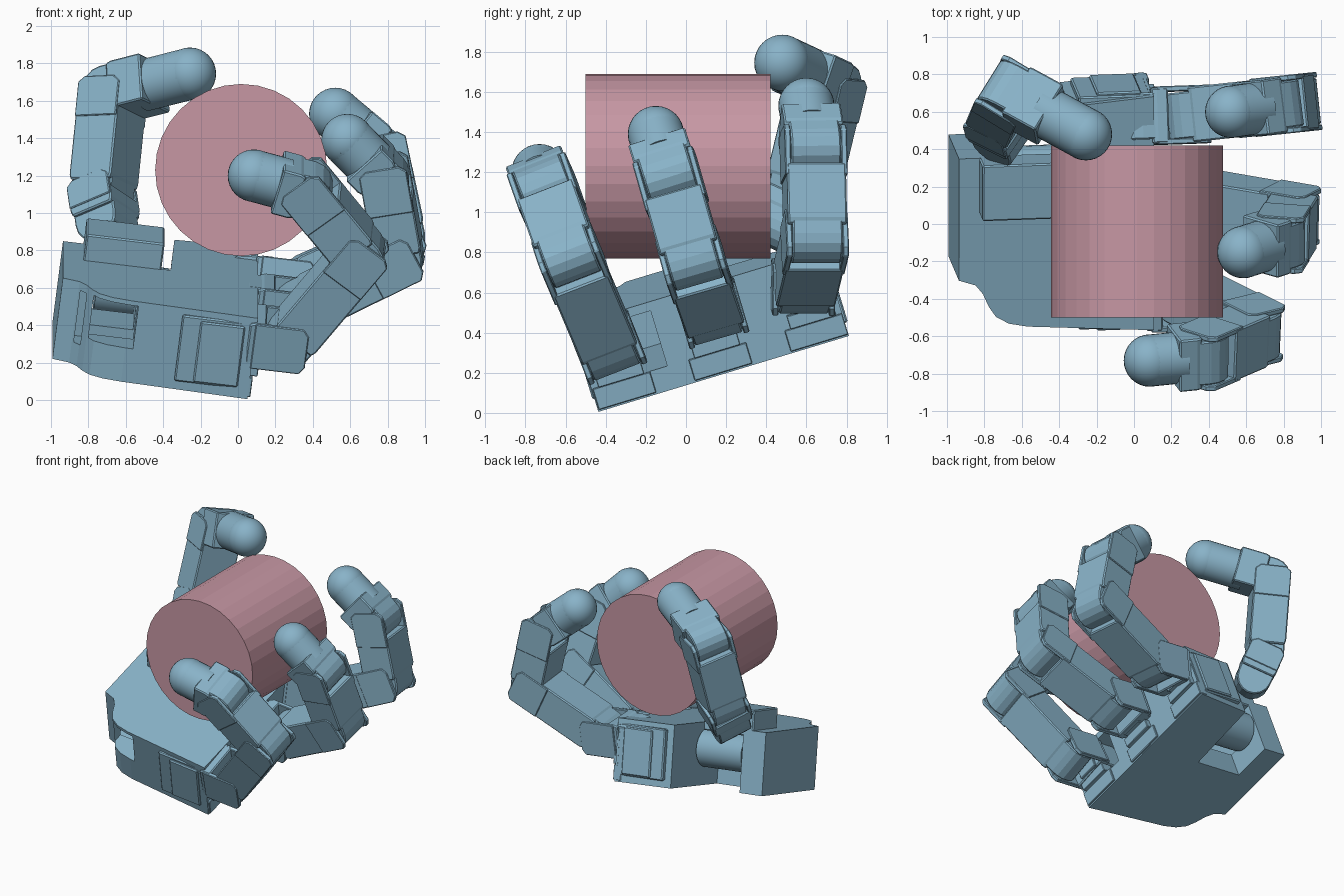
import bpy, bmesh, math
from mathutils import Vector, Matrix

if "Cube" in bpy.data.objects:
    bpy.data.objects.remove(bpy.data.objects["Cube"])

def material(name, rgb):
    m = bpy.data.materials.new(name)
    m.diffuse_color = (*rgb, 1)
    m.use_nodes = True
    m.node_tree.nodes["Principled BSDF"].inputs["Base Color"].default_value = m.diffuse_color
    return m

BLUE = material("blue_shell", (0.25, 0.45, 0.58))
PINK = material("pink_roller", (0.57, 0.31, 0.37))

def frame(o, x, y, z):
    m = Matrix((x, y, z)).transposed().to_4x4()
    m.translation = o
    return m

def prism(name, pts, z0, z1, mat, bevel=0.008, color=BLUE):
    """Extrude a 2D profile from z0 to z1 inside a local frame."""
    bm = bmesh.new()
    f = bm.faces.new([bm.verts.new((p[0], p[1], z0)) for p in pts])
    ext = bmesh.ops.extrude_face_region(bm, geom=[f])["geom"]
    bmesh.ops.translate(bm, vec=(0, 0, z1 - z0), verts=[v for v in ext if isinstance(v, bmesh.types.BMVert)])
    bmesh.ops.recalc_face_normals(bm, faces=bm.faces)
    me = bpy.data.meshes.new(name)
    bm.to_mesh(me)
    bm.free()
    ob = bpy.data.objects.new(name, me)
    bpy.context.collection.objects.link(ob)
    ob.matrix_world = mat
    me.materials.append(color)
    if bevel:
        b = ob.modifiers.new("edges", "BEVEL")
        b.width, b.segments, b.limit_method = bevel, 1, "ANGLE"
        b.angle_limit = math.radians(50)
    return ob

def box(name, lo, hi, mat, bevel=0.008):
    return prism(name, [(lo[0], lo[1]), (hi[0], lo[1]), (hi[0], hi[1]), (lo[0], hi[1])], lo[2], hi[2], mat, bevel)

def smooth(ob):
    bpy.ops.object.select_all(action="DESELECT")
    bpy.context.view_layer.objects.active = ob
    ob.select_set(True)
    bpy.ops.object.shade_smooth_by_angle(angle=math.radians(35))

def rod(name, p, q, r, sides=32, color=BLUE):
    p, q = Vector(p), Vector(q)
    bpy.ops.mesh.primitive_cylinder_add(vertices=sides, radius=r, depth=(q - p).length, location=(p + q) / 2)
    ob = bpy.context.object
    ob.name = name
    ob.rotation_euler = (q - p).to_track_quat("Z", "Y").to_euler()
    ob.data.materials.append(color)
    return ob

# Held roller
rod("roller", (0.017, -0.5, 1.23), (0.017, 0.42, 1.23), 0.46, 32, PINK)

# Tilted palm frame: U to the fingers, V across, N up out of the palm
U = Vector((0.99, 0.035, -0.118)).normalized()
V = Vector((0.0, 0.957, 0.29))
V = (V - U * U.dot(V)).normalized()
N = U.cross(V)
PALM = frame(Vector((0.05, 0.19, 0.195)), U, V, N)

outline = [(0, -.655), (-.68, -.61), (-.78, -.59), (-.85, -.55), (-.89, -.49), (-.92, -.42), (-.96, -.37),
           (-1.05, -.34), (-1.05, .34), (-.86, .34), (-.86, .04), (-.47, .04), (-.45, .61), (0, .65)]
palm = prism("palm", outline, 0, 0.455, PALM, 0)
for i, (lo, hi) in enumerate([((-.88, -.8, .19), (-.64, .2, .43)), ((-.95, -.43, .12), (.1, -.26, .41))]):
    cut = box("palm_cutter_%d" % i, lo, hi, PALM, 0)
    cut.hide_render = True
    cut.hide_viewport = True
    mod = palm.modifiers.new("window", "BOOLEAN")
    mod.object, mod.operation, mod.solver = cut, "DIFFERENCE", "EXACT"

# Motor covers set into both palm sides
for s, y in ((-1, -.62), (1, .62)):
    box("side_motor", (-.40, y - .03, .05), (-.01, y + .03, .42), PALM)
    box("side_motor_cover", (-.30, y - .045, .06), (-.06, y + .045, .40), PALM)

def link(name, p, q, w, length_cut=0.10, fork=True, end=0.10):
    """Rounded hinge hub, main body, and a two-plate fork at the far joint."""
    p, q = Vector(p), Vector(q)
    d = q - p
    L = d.length
    d.normalize()
    w = (w - d * d.dot(w)).normalized()
    m = frame(p, d, w.cross(d), w)
    r = 0.125
    arc = [(r * math.cos(t), r * math.sin(t)) for t in [math.radians(90 + 22.5 * i) for i in range(9)]]
    e = L - length_cut
    prism(name + "_hub", arc + [(.14, -r), (.14, r)], -.125, .125, m, 0.008)
    prism(name + "_body", [(.05, -.12), (.08, -.13), (e, -.13), (e, .13), (.08, .13), (.05, .12)], -.148, .148, m)
    if fork:
        for s in (-1, 1):
            z = sorted((s * .126, s * .156))
            prism(name + "_fork", [(e - .06, -.128), (L + end - .03, -.128), (L + end, -.09), (L + end, .09),
                                   (L + end - .03, .128), (e - .06, .128)], z[0], z[1], m, 0.005)

def fingertip(name, p, q, w):
    p, q = Vector(p), Vector(q)
    link(name + "_end", p, q, w, 0.13 if (q - p).length < .4 else 0.22, False)
    rod(name + "_pad", p + (q - p) * .4, q, 0.139)
    smooth(bpy.context.object)
    bpy.ops.mesh.primitive_uv_sphere_add(segments=32, ring_count=16, radius=0.14, location=q)
    ob = bpy.context.object
    ob.name = name + "_tip"
    ob.data.materials.append(BLUE)
    smooth(ob)

fingers = {
    "front_finger": (-.50, [(.27, -.385, .32), (.66, -.58, .78), (.38, -.70, 1.12), (.085, -.73, 1.2)]),
    "middle_finger": (0.0, [(.315, .13, .49), (.865, .035, .76), (.79, -.085, 1.18), (.585, -.15, 1.39)]),
    "back_finger": (.50, [(.30, .585, .62), (.865, .645, .87), (.77, .635, 1.32), (.52, .60, 1.53)]),
}
for name, (b, j) in fingers.items():
    j = [Vector(p) for p in j]
    w = -(j[1] - j[0]).cross(j[2] - j[1]).normalized()
    # Knuckle joining the palm, with stepped motor blocks below it
    link(name + "_knuckle", j[0] - U * .27, j[0], w, 0.13)
    for k, (hw, c0, c1, a) in enumerate([(.15, .01, .12, .015), (.12, .12, .19, .04), (.08, .19, .27, .07)]):
        box(name + "_step_%d" % k, (-.05, b - hw, c0), (a, b + hw, c1), PALM, 0.004)
    link(name + "_lower", j[0], j[1], w)
    link(name + "_upper", j[1], j[2], w)
    fingertip(name, j[2], j[3], w)

# Thumb base motor in the palm notch
box("thumb_base", (-.94, .03, .41), (-.52, .34, .60), PALM)
base = PALM @ Vector((-.66, .20, .27))
rod("thumb_barrel", base - U * .19, base + U * .19, .14, 24)
smooth(bpy.context.object)

# Thumb
t = [Vector(p) for p in ((-.70, .48, .93), (-.725, .575, 1.10), (-.67, .705, 1.64), (-.257, .48, 1.745))]
w = -(t[2] - t[1]).cross(t[3] - t[2]).normalized()
link("thumb_root", t[0], t[1], w, 0.04, True, 0.06)
link("thumb_middle", t[1], t[2], w, 0.10, True, 0.06)
fingertip("thumb", t[2], t[3], w)
